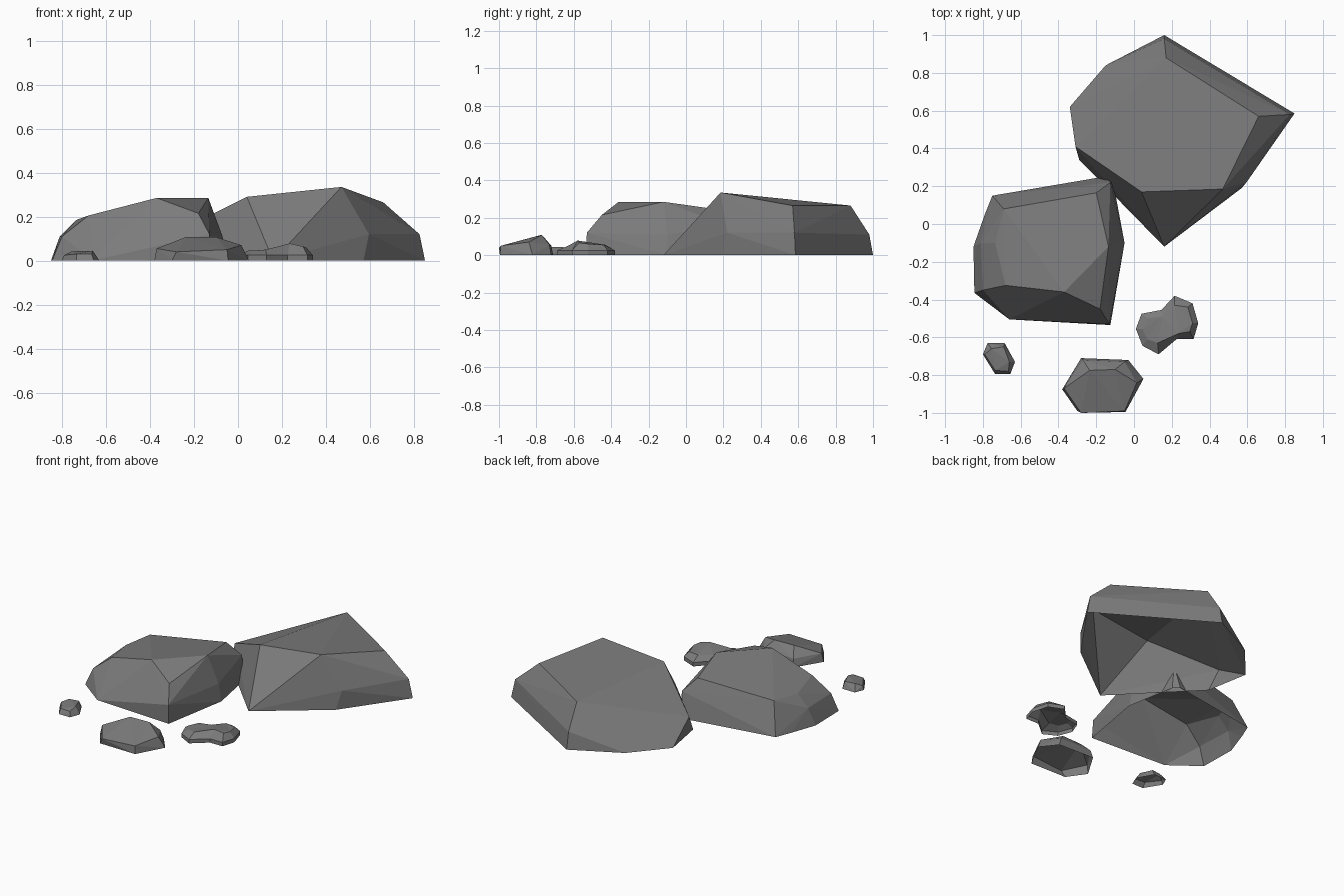
import bpy, bmesh

grey = bpy.data.materials.new("stone_grey")
grey.diffuse_color = (0.2, 0.2, 0.2, 1)


def finish(name, bm):
    # rocks are hollow shells with no underside
    bmesh.ops.recalc_face_normals(bm, faces=bm.faces)
    under = [f for f in bm.faces if all(v.co.z < 0.005 for v in f.verts)]
    bmesh.ops.delete(bm, geom=under, context='FACES')
    me = bpy.data.meshes.new(name)
    bm.to_mesh(me)
    bm.free()
    me.materials.append(grey)
    ob = bpy.data.objects.new(name, me)
    bpy.context.collection.objects.link(ob)


def hull_rock(name, base, upper):
    """Faceted rock: convex hull of a ground outline and upper corners."""
    bm = bmesh.new()
    for p in [(x, y, 0) for x, y in base] + upper:
        bm.verts.new(p)
    res = bmesh.ops.convex_hull(bm, input=bm.verts)
    junk = {g for g in res["geom_interior"] + res["geom_unused"]
            if isinstance(g, bmesh.types.BMVert)}
    bmesh.ops.delete(bm, geom=list(junk), context='VERTS')
    finish(name, bm)


def ring_rock(name, rings):
    """Rock with a pinched outline: stacked rings and a triangulated cap."""
    bm = bmesh.new()
    loops = [[bm.verts.new(p) for p in r] for r in rings]
    for a, b in zip(loops, loops[1:]):
        n = len(a)
        for i in range(n):
            j = (i + 1) % n
            bm.faces.new((a[i], a[j], b[j], b[i]))
    cap = bm.faces.new(loops[-1])
    bmesh.ops.triangulate(bm, faces=[cap])
    finish(name, bm)


# Large slab at the back right
hull_rock("large_back_rock",
          [(0.16, 1.0), (0.85, 0.585), (0.57, 0.19), (0.16, -0.12),
           (-0.29, 0.34), (-0.34, 0.62), (-0.15, 0.84)],
          [(0.16, 0.98, 0.11), (0.825, 0.58, 0.12), (0.595, 0.22, 0.12),
           (0.17, 0.88, 0.265), (0.66, 0.57, 0.265), (0.47, 0.185, 0.335),
           (0.04, 0.17, 0.29), (-0.31, 0.41, 0.115)])

# Medium boulder at the left
hull_rock("left_boulder",
          [(-0.75, 0.15), (-0.145, 0.253), (-0.11, 0.22), (-0.05, -0.1),
           (-0.125, -0.535), (-0.66, -0.505), (-0.845, -0.365),
           (-0.85, -0.12), (-0.79, 0.05)],
          [(-0.37, -0.36, 0.285), (-0.135, -0.12, 0.285),
           (-0.18, -0.45, 0.215), (-0.68, -0.325, 0.205),
           (-0.735, -0.1, 0.185), (-0.69, 0.08, 0.195),
           (-0.2, 0.165, 0.245), (-0.125, 0.22, 0.16),
           (-0.07, -0.1, 0.11), (-0.13, -0.53, 0.12),
           (-0.8, -0.35, 0.11), (-0.81, -0.1, 0.11)])

# Small stone at the front
hull_rock("front_stone",
          [(-0.28, -0.71), (-0.03, -0.72), (0.05, -0.82), (-0.045, -0.995),
           (-0.3, -0.99), (-0.38, -0.875)],
          [(-0.235, -0.775, 0.108), (-0.1, -0.77, 0.108),
           (-0.37, -0.87, 0.055), (0.015, -0.84, 0.07),
           (-0.05, -0.99, 0.05), (-0.28, -1.0, 0.04),
           (-0.05, -0.73, 0.055), (-0.27, -0.72, 0.05)])

# Pebble at the far left
hull_rock("left_pebble",
          [(-0.775, -0.63), (-0.685, -0.63), (-0.63, -0.73),
           (-0.655, -0.795), (-0.735, -0.795), (-0.8, -0.69)],
          [(-0.755, -0.66, 0.042), (-0.69, -0.65, 0.042),
           (-0.66, -0.73, 0.045), (-0.665, -0.78, 0.03),
           (-0.735, -0.775, 0.03), (-0.79, -0.69, 0.025)])

# Pinched stone at the right
outline = [(0.04, -0.475), (0.145, -0.455), (0.215, -0.38), (0.31, -0.42),
           (0.34, -0.525), (0.315, -0.61), (0.225, -0.61), (0.13, -0.69),
           (0.045, -0.645), (0.01, -0.555)]
shoulder = [(x, y, 0.025) for x, y in outline]
top = [(0.07, -0.50, 0.045), (0.15, -0.49, 0.05), (0.215, -0.43, 0.055),
       (0.285, -0.44, 0.055), (0.31, -0.525, 0.06), (0.295, -0.57, 0.065),
       (0.235, -0.58, 0.078), (0.125, -0.63, 0.05), (0.07, -0.61, 0.045),
       (0.045, -0.555, 0.045)]
ring_rock("pinched_stone", [[(x, y, 0) for x, y in outline], shoulder, top])
